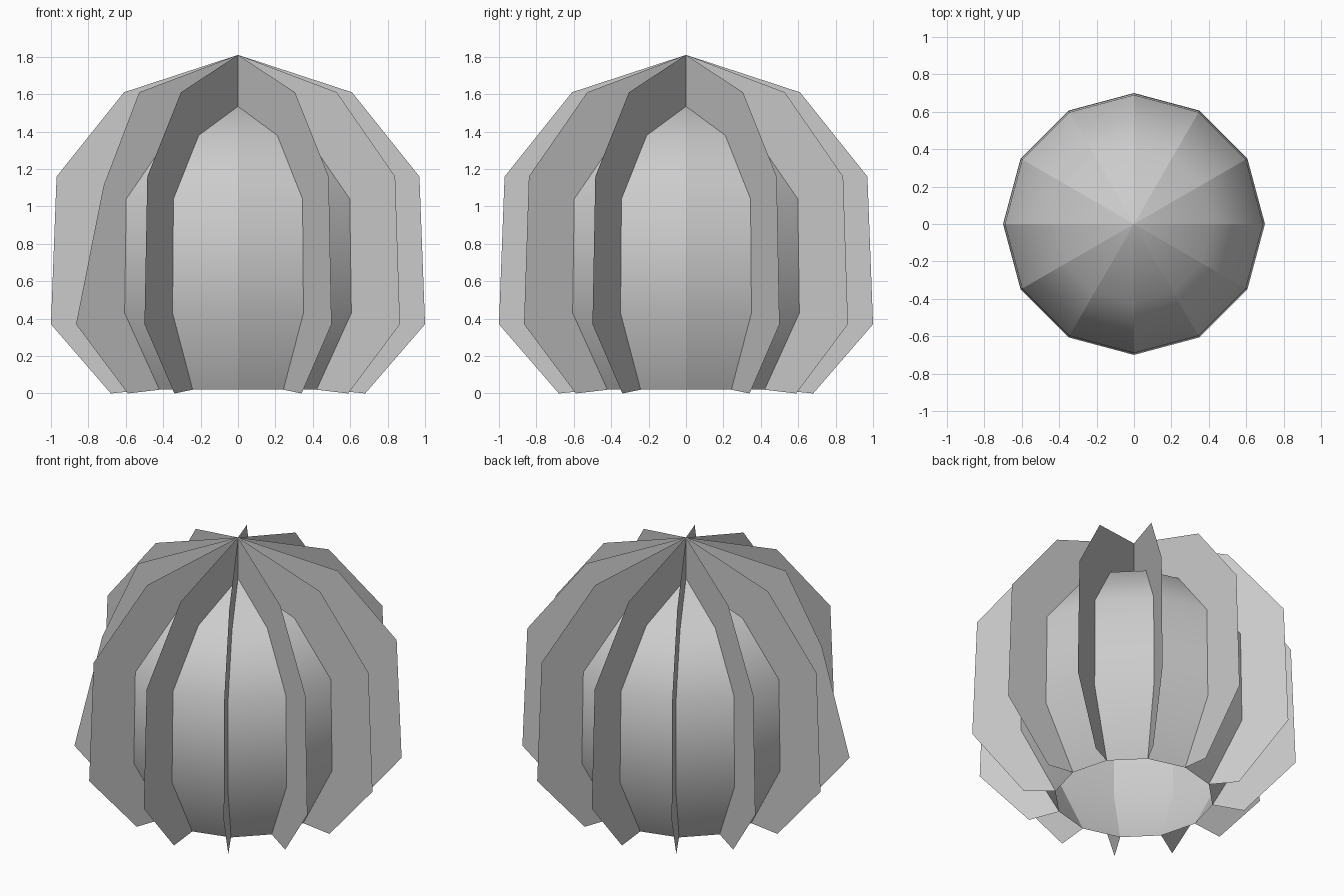
import bpy, bmesh
from math import cos, sin, radians

if "Cube" in bpy.data.objects:
    bpy.data.objects.remove(bpy.data.objects["Cube"])

SIDES = 12
# (radius, height) profiles, bottom to top
BODY = [(0.485, 0.02), (0.70, 0.43), (0.69, 1.04), (0.42, 1.38), (0, 1.535)]
RIB = [(0.68, 0.0), (1.0, 0.37), (0.97, 1.16), (0.61, 1.61), (0, 1.81)]
DENTED = RIB[:2] + [(0.83, 1.11)] + RIB[3:]


def ring_point(p, i):
    a = radians(360 / SIDES * i)
    return (p[0] * cos(a), p[0] * sin(a), p[1])


def finish(bm, name):
    me = bpy.data.meshes.new(name)
    bm.to_mesh(me)
    bm.free()
    ob = bpy.data.objects.new(name, me)
    bpy.context.collection.objects.link(ob)
    return ob


# hollow body, open at the base, smooth up each panel and sharp between panels
bm = bmesh.new()
rings = [[bm.verts.new(ring_point(p, i)) for i in range(SIDES)] for p in BODY[:-1]]
tip = bm.verts.new((0, 0, BODY[-1][1]))
for i in range(SIDES):
    j = (i + 1) % SIDES
    for low, high in zip(rings, rings[1:]):
        bm.faces.new((low[i], low[j], high[j], high[i])).smooth = True
    bm.faces.new((rings[-1][i], rings[-1][j], tip)).smooth = True
for e in bm.edges:
    if abs(e.verts[0].co.z - e.verts[1].co.z) > 0.01:
        e.smooth = False
finish(bm, "cactus_body")

# thin flat ribs standing out from every body corner; one has a dented edge
for i in range(SIDES):
    bm = bmesh.new()
    outer = [bm.verts.new(ring_point(p, i)) for p in (DENTED if i == 7 else RIB)]
    inner = [bm.verts.new(ring_point(p, i)) for p in BODY]
    for k in range(len(RIB) - 1):
        bm.faces.new((inner[k], outer[k], outer[k + 1], inner[k + 1]))
    finish(bm, f"rib_{i + 1:02d}")
